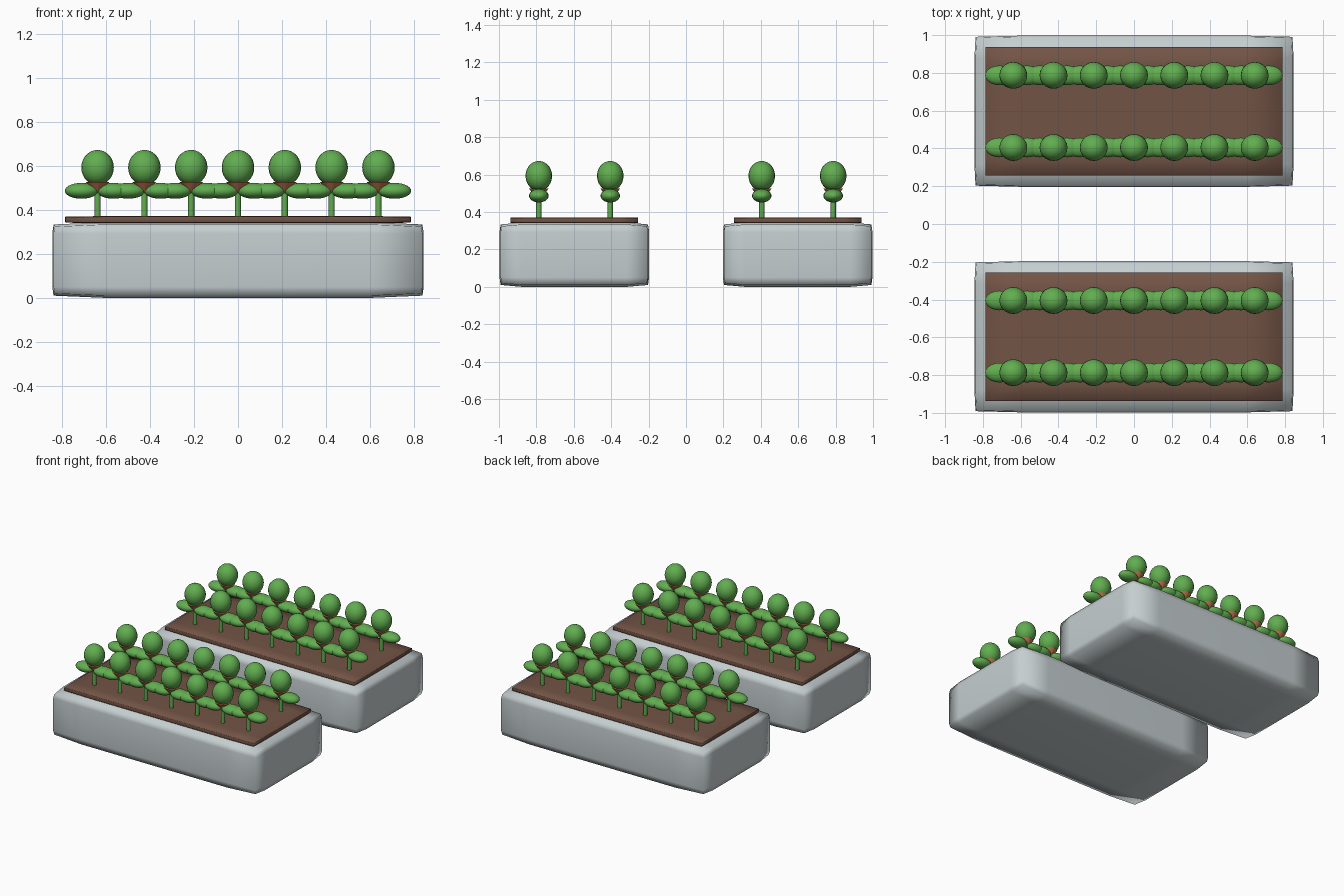
import bpy
import bmesh
from mathutils import Matrix, Vector

if "Cube" in bpy.data.objects:
    bpy.data.objects.remove(bpy.data.objects["Cube"], do_unlink=True)


def material(name, rgb):
    mat = bpy.data.materials.new(name)
    mat.use_nodes = True
    mat.diffuse_color = (*rgb, 1)
    mat.node_tree.nodes["Principled BSDF"].inputs["Base Color"].default_value = (*rgb, 1)
    return mat


STONE = material("pale grey stone", (0.56, 0.62, 0.63))
SOIL = material("brown soil", (0.17, 0.088, 0.06))
GREEN = material("leaf green", (0.12, 0.42, 0.08))
ORANGE = material("orange", (0.56, 0.2, 0.08))


def finish(bm, name, mat, angle=None):
    mesh = bpy.data.meshes.new(name)
    for face in bm.faces:
        face.smooth = True
    bm.normal_update()
    bm.to_mesh(mesh)
    bm.free()
    mesh.materials.append(mat)
    obj = bpy.data.objects.new(name, mesh)
    bpy.context.collection.objects.link(obj)
    if angle:
        bpy.ops.object.select_all(action="DESELECT")
        obj.select_set(True)
        bpy.context.view_layer.objects.active = obj
        bpy.ops.object.shade_smooth_by_angle(angle=angle)
    return obj


def soft_block(name, mat, centre, half, inset, pull):
    """Box with loops near its edges, whose edges and corners are drawn in."""
    bm = bmesh.new()
    bmesh.ops.create_cube(bm, size=2, matrix=Matrix.Diagonal((*half, 1)))
    for axis in range(3):
        for sign in (-1, 1):
            normal = Vector((0, 0, 0))
            normal[axis] = sign
            bmesh.ops.bisect_plane(bm, geom=bm.verts[:] + bm.edges[:] + bm.faces[:],
                                   plane_co=normal * (half[axis] - inset[axis]),
                                   plane_no=normal)
    for v in bm.verts:
        outer = [a for a in range(3) if abs(v.co[a]) > half[a] - 1e-4]
        for a in outer:
            v.co[a] -= (len(outer) - 1) * pull[a] * (1 if v.co[a] > 0 else -1)
    bmesh.ops.translate(bm, verts=bm.verts, vec=centre)
    return finish(bm, name, mat)


def ball(bm, centre, radii, segments=20, rings=14):
    bmesh.ops.create_uvsphere(bm, u_segments=segments, v_segments=rings, radius=1,
                              matrix=Matrix.Translation(centre) @ Matrix.Diagonal((*radii, 1)))


def tube(bm, x, y, z0, z1, r0, r1):
    bmesh.ops.create_cone(bm, cap_ends=True, segments=12, radius1=r0, radius2=r1,
                          depth=z1 - z0, matrix=Matrix.Translation((x, y, (z0 + z1) / 2)))


def plant_row(label, y):
    crowns, leaves, stems, collars = (bmesh.new() for _ in range(4))
    for i in range(-3, 4):
        x = i * 0.213
        ball(crowns, (x, y, 0.593), (0.074, 0.071, 0.08))
        for side in (-1, 1):
            ball(leaves, (x + side * 0.073, y, 0.487), (0.076, 0.052, 0.036))
        tube(stems, x, y, 0.36, 0.53, 0.014, 0.014)
        tube(collars, x, y, 0.475, 0.527, 0.012, 0.054)
    finish(crowns, label + "_crowns", GREEN)
    finish(leaves, label + "_leaves", GREEN)
    finish(stems, label + "_stems", GREEN, 0.8)
    finish(collars, label + "_flower_collars", ORANGE, 0.8)


# Two planters, each with a soil slab and two rows of plants
for label, side in (("front", -1), ("back", 1)):
    y = side * 0.597
    soft_block(label + "_planter", STONE, (0, y, 0.172), (0.845, 0.4, 0.172),
               (0.24, 0.12, 0.05), (0.006, 0.006, 0.01))
    soft_block(label + "_soil", SOIL, (0, y, 0.356), (0.786, 0.341, 0.016),
               (0.2, 0.1, 0.005), (0.001, 0.001, 0.002))
    plant_row(label + "_inner_row", side * 0.405)
    plant_row(label + "_outer_row", side * 0.787)
